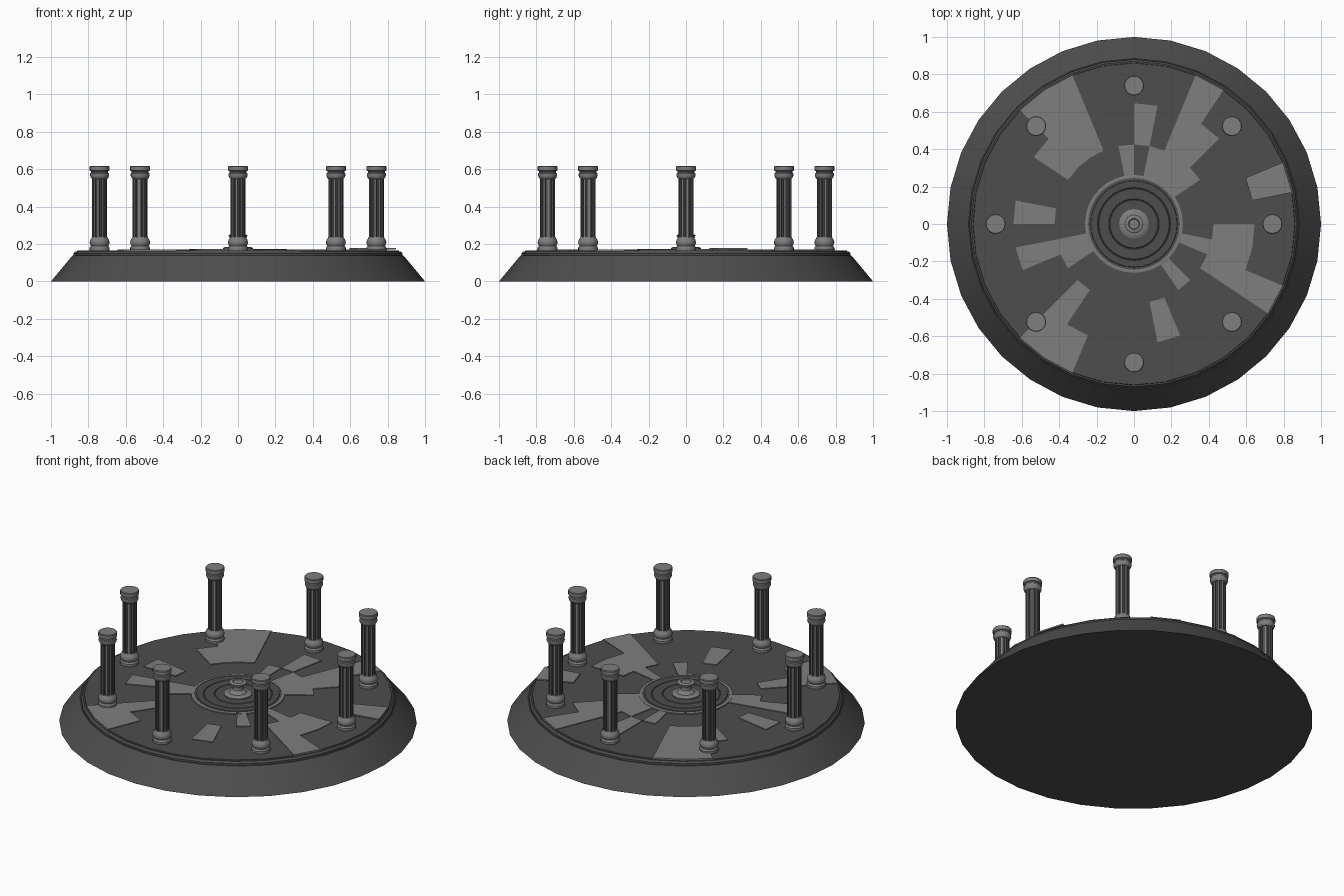
import bpy, bmesh
from math import sin, cos, pi, radians

old = bpy.data.objects.get("Cube")
if old:
    bpy.data.objects.remove(old)


def material(name, value):
    m = bpy.data.materials.new(name)
    m.use_nodes = True
    col = (value, value, value, 1)
    m.diffuse_color = col
    m.node_tree.nodes["Principled BSDF"].inputs["Base Color"].default_value = col
    return m


DARK = material("dark stone", 0.075)
LIGHT = material("light stone", 0.21)


def finish(name, bm, mats, smooth=True):
    bmesh.ops.recalc_face_normals(bm, faces=bm.faces)
    mesh = bpy.data.meshes.new(name)
    bm.to_mesh(mesh)
    bm.free()
    for m in mats:
        mesh.materials.append(m)
    ob = bpy.data.objects.new(name, mesh)
    bpy.context.collection.objects.link(ob)
    if smooth:
        bpy.ops.object.select_all(action="DESELECT")
        ob.select_set(True)
        bpy.context.view_layer.objects.active = ob
        bpy.ops.object.shade_smooth_by_angle(angle=radians(35))
    return ob


def skin(bm, rings):
    """Bridge stacked loops of points and cap both ends."""
    loops = [[bm.verts.new(p) for p in ring] for ring in rings]
    n = len(loops[0])
    for a, b in zip(loops, loops[1:]):
        for i in range(n):
            j = (i + 1) % n
            bm.faces.new((a[i], a[j], b[j], b[i]))
    bm.faces.new(loops[0])
    bm.faces.new(loops[-1])


def lathe(name, profile, sides, mat):
    bm = bmesh.new()
    skin(bm, [[(r * cos(2 * pi * i / sides), r * sin(2 * pi * i / sides), z)
               for i in range(sides)] for r, z in profile])
    return finish(name, bm, [mat])


# Sloping round base with a stepped lip
lathe("base", [(1, 0), (.885, .138), (.88, .138), (.88, .15), (.87, .16),
               (.862, .16), (.86, .165)], 32, DARK)

# Raised floor plates: (inner radius, outer radius, first cell, last cell)
INNER, MID, OUTER = (.262, .425), (.425, .645), (.645, .862)
PLATES = [
    (INNER, 3, 7), (INNER, 8, 9), (INNER, 17, 19), (INNER, 27, 28), (INNER, 30, 31),
    (MID, 4, 6), (MID, 7, 8), (MID, 10, 13), (MID, 15, 16), (MID, 17, 18),
    (MID, 20, 21), (MID, 25, 26), (MID, 29, 32),
    (OUTER, 1, 2), (OUTER, 5, 6), (OUTER, 10, 12), (OUTER, 20, 22), (OUTER, 29, 30),
]
STEP = pi / 16
bm = bmesh.new()
for (r0, r1), first, last in PLATES:
    for k in range(first, last):
        corners = [(r0, k), (r1, k), (r1, k + 1), (r0, k + 1)]
        bm.faces.new([bm.verts.new((r * cos(a * STEP), r * sin(a * STEP), .17))
                      for r, a in corners])
bmesh.ops.remove_doubles(bm, verts=bm.verts, dist=.001)
plates = finish("floor_plates", bm, [LIGHT], smooth=False)
solid = plates.modifiers.new("thickness", "SOLIDIFY")
solid.thickness = .008
solid.offset = -1

# Central dais: light rim, dark concentric steps
lathe("dais_rim", [(.262, .16), (.262, .172), (.255, .174), (.245, .172),
                   (.245, .167)], 32, LIGHT)
lathe("dais_floor", [(.245, .162), (.245, .169), (.232, .169), (.23, .172),
                     (.195, .172), (.192, .169), (.188, .172), (.135, .172),
                     (.132, .169), (.128, .172)], 32, DARK)

# Small pedestal in the centre
lathe("pedestal", [(.08, .165), (.08, .178), (.072, .183), (.05, .185), (.042, .195),
                   (.03, .202), (.026, .215), (.03, .228), (.048, .234),
                   (.05, .246), (.044, .25), (.03, .25), (.026, .246)], 16, LIGHT)

# Ring of fluted columns
FOOT = [(.053, .162), (.053, .18), (.05, .184), (.047, .19), (.052, .2), (.053, .21),
        (.05, .222), (.044, .23), (.041, .238)]
HEAD = [(.041, .548), (.046, .553), (.051, .565), (.05, .577), (.045, .581),
        (.045, .588), (.053, .592), (.053, .613), (.05, .617)]
FLUTES = 10


def fluted_ring(z):
    ring = []
    for i in range(FLUTES):
        for frac, r in ((0, .04), (.42, .04), (.5, .033), (.92, .033)):
            a = 2 * pi * (i + frac) / FLUTES
            ring.append((r * cos(a), r * sin(a), z))
    return ring


def column(i):
    a = i * pi / 4
    bm = bmesh.new()
    skin(bm, [fluted_ring(.232), fluted_ring(.555)])
    bm.faces.ensure_lookup_table()
    # Groove walls and floors are dark
    for f in bm.faces:
        c = f.calc_center_median()
        if len(f.verts) == 4 and c.xy.length < .038:
            f.material_index = 1
    parts = [finish(f"column_shaft_{i}", bm, [LIGHT, DARK], smooth=False),
             lathe(f"column_foot_{i}", FOOT, 20, LIGHT),
             lathe(f"column_head_{i}", HEAD, 20, LIGHT)]
    for p in parts:
        p.location = (.74 * cos(a), .74 * sin(a), 0)


for i in range(8):
    column(i)
